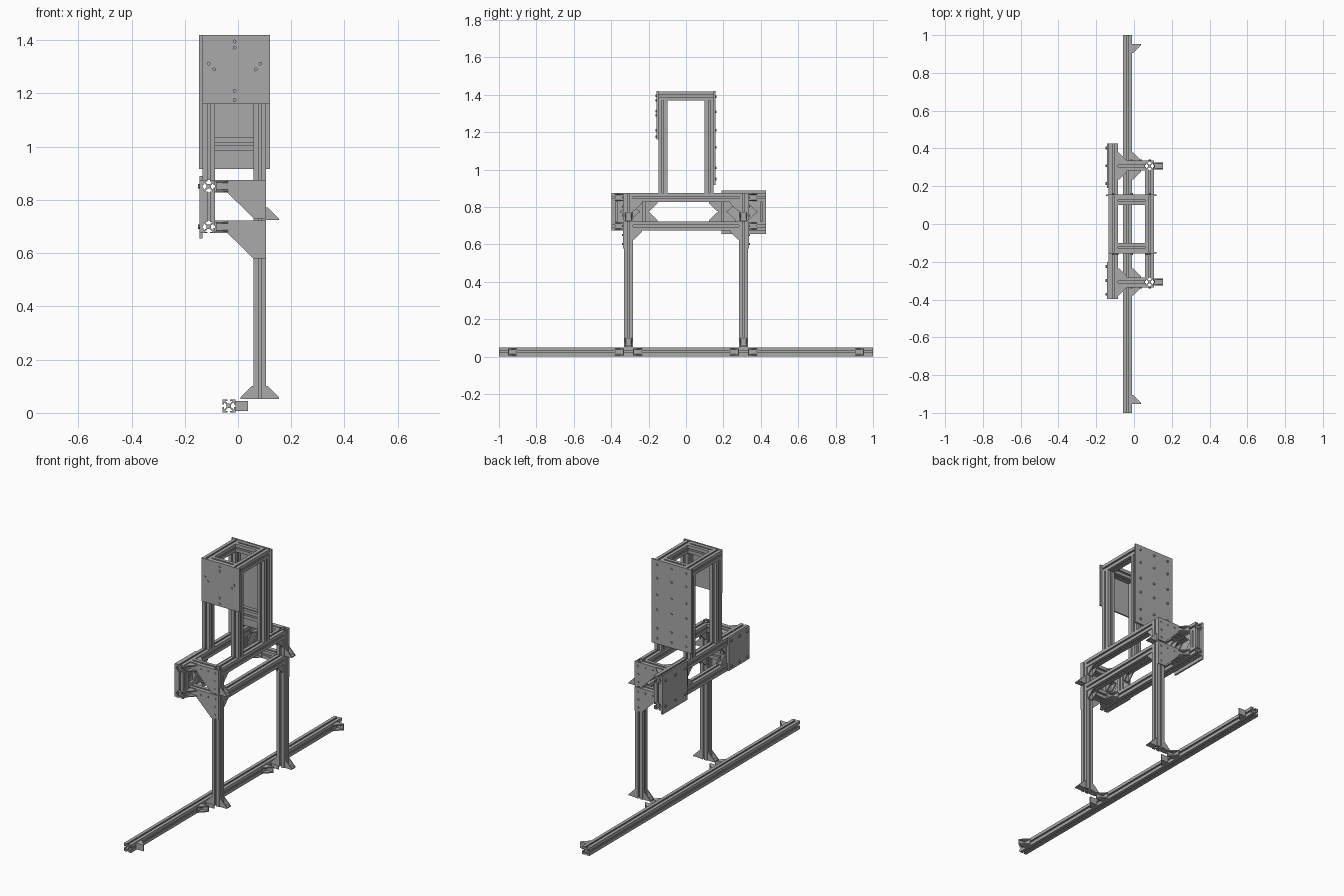
import bpy, bmesh, math
from mathutils import Vector, Matrix

cube = bpy.data.objects.get("Cube")
if cube:
    bpy.data.objects.remove(cube, do_unlink=True)


def material(name, value):
    m = bpy.data.materials.new(name)
    m.use_nodes = True
    colour = (value, value, value, 1)
    m.diffuse_color = colour
    m.node_tree.nodes["Principled BSDF"].inputs["Base Color"].default_value = colour
    return m


GREY = material("aluminium grey", 0.4)
H = 0.024            # half width of a slotted bar
X, Y, Z = (Vector(v) for v in ((1, 0, 0), (0, 1, 0), (0, 0, 1)))

# One quarter of the slotted section, turned four times
QUARTER = [(.35, .2), (.78, .6), (.78, .2), (1, .2), (1, 1),
           (.2, 1), (.2, .78), (.6, .78), (.2, .35)]
SECTION = [Matrix.Rotation(k * math.pi / 2, 2) @ Vector(p) * H
           for k in range(4) for p in QUARTER]


def finish(name, bm):
    bmesh.ops.recalc_face_normals(bm, faces=bm.faces)
    mesh = bpy.data.meshes.new(name)
    bm.to_mesh(mesh)
    bm.free()
    mesh.materials.append(GREY)
    obj = bpy.data.objects.new(name, mesh)
    bpy.context.collection.objects.link(obj)
    return obj


def prism(bm, points, shift):
    """Extrude a closed outline along a vector."""
    face = bm.faces.new([bm.verts.new(p) for p in points])
    new = bmesh.ops.extrude_face_region(bm, geom=[face], use_keep_orig=True)["geom"]
    bmesh.ops.translate(bm, vec=shift, verts=[v for v in new if isinstance(v, bmesh.types.BMVert)])


def bar(name, axis, centre, start, end):
    """Slotted bar along an axis; centre gives the other two coordinates."""
    a, b = [v for v in (X, Y, Z) if v != axis]
    origin = a * centre[0] + b * centre[1] + axis * start
    bm = bmesh.new()
    prism(bm, [origin + a * p.x + b * p.y for p in SECTION], axis * (end - start))
    return finish(name, bm)


def bracket(name, corner, u, v, size=0.048, width=0.037, t=0.006):
    """Corner bracket: two flanges and two triangular side walls."""
    c, w = Vector(corner), u.cross(v)
    low = c - w * width / 2
    bm = bmesh.new()
    for p, q in ((u, v), (v, u)):
        prism(bm, [low, low + p * size, low + p * size + q * t, low + q * t], w * width)
    for base in (low, low + w * (width - t)):
        prism(bm, [base, base + u * size, base + u * size + v * t,
                   base + v * size + u * t, base + v * size], w * t)
    return finish(name, bm)


def plate(name, outline, a, b, start, thickness):
    """Flat plate with its outline in the a-b plane."""
    n = Vector((1, 1, 1)) - a - b
    bm = bmesh.new()
    prism(bm, [a * p + b * q + n * start for p, q in outline], n * thickness)
    return finish(name, bm)


def rect(p0, p1, q0, q1):
    return [(p0, q0), (p1, q0), (p1, q1), (p0, q1)]


def bolts(name, spots, axis, radius=0.008, height=0.008):
    """Row of bolt heads standing out along an axis."""
    bm = bmesh.new()
    turn = axis.to_track_quat("Z", "Y").to_matrix().to_4x4()
    for s in spots:
        bmesh.ops.create_cone(bm, cap_ends=True, segments=10, radius1=radius, radius2=radius,
                              depth=height, matrix=Matrix.Translation(s) @ turn)
    return finish(name, bm)


RAIL_X, BACK_X, LEG_X, LEG_Y = -0.034, -0.11, 0.082, 0.307
LEVELS = {"upper": 0.851, "lower": 0.699}
TOP, FLOOR = 0.875, 0.053

# Floor rail with its brackets
bar("floor_rail", Y, (RAIL_X, 0.026), -1, 1)
for s in (-1, 1):
    for y, d in ((0.953, -1), (LEG_Y + H, 1), (LEG_Y - H, -1)):
        bracket("floor_rail_bracket", (RAIL_X + H, s * y, 0.026), X, Y * s * d)

# Legs, cross bars, gusset plates and leg brackets
for s, side in ((-1, "front"), (1, "back")):
    y = s * LEG_Y
    bar(side + "_leg", Z, (LEG_X, y), FLOOR, TOP)
    bracket(side + "_foot_outer", (LEG_X + H, y, FLOOR), X, Z)
    bracket(side + "_foot_inner", (LEG_X - H, y, FLOOR), -X, Z)
    bracket(side + "_leg_side_bracket", (LEG_X + H, y, 0.724), X, Z)
    for level, z in LEVELS.items():
        bar(f"{side}_{level}_cross_bar", X, (y, z), BACK_X + H, LEG_X - H)
        bracket("under_beam_bracket", (LEG_X, y - s * H, z - H), -Y * s, -Z)
        for d in (-1, 1):
            bracket("cross_bar_bracket", (BACK_X + H, y + d * H, z), X, Y * d)
        right, inner, left, top = LEG_X + H, LEG_X - H, -0.04, z + H
        outline = [(left, top), (right, top), (right, top - 0.144), (inner, top - 0.144),
                   (left, top - 0.047)]
        face = s * (LEG_Y + H)
        plate(f"{side}_{level}_gusset_plate", outline, X, Z, face, s * 0.006)
        spots = [(-0.013 + 0.049 * k, face + s * 0.007, z) for k in range(3)]
        spots += [(LEG_X, face + s * 0.007, z - 0.048 * k) for k in (1, 2)]
        bolts("gusset_bolts", spots, Y, 0.006, 0.006)

# Long beams of the middle frame
for level, z in LEVELS.items():
    bar(level + "_long_beam", Y, (BACK_X, z), -0.397, 0.427)
    bar(level + "_leg_beam", Y, (LEG_X, z), -LEG_Y + H, LEG_Y - H)

# Uprights between the long beams, bracketed in every bay
uprights = (-0.373, -0.225, 0.195, 0.403)
low, high = LEVELS["lower"] + H, LEVELS["upper"] - H
for i, y in enumerate(uprights):
    bar("frame_upright", Z, (BACK_X, y), low, high)
    for d in (-1, 1):
        if (i, d) in ((0, -1), (3, 1)):
            continue
        for z, up in ((low, 1), (high, -1)):
            bracket("upright_bracket", (BACK_X, y + d * H, z), Y * d, Z * up)

# Side mounting plates
for name, y0, y1, z0, z1 in (("front_side_plate", -0.397, -0.2, 0.677, 0.873),
                             ("back_side_plate", 0.19, 0.427, 0.655, 0.889)):
    plate(name, rect(y0, y1, z0, z1), Y, Z, BACK_X - H, -0.01)
    spots = [(BACK_X - H - 0.012, y, z) for y in (y0 + .025, (y0 + y1) / 2, y1 - .025)
             for z in LEVELS.values()]
    bolts(name + "_bolts", spots, X)

# Tower
TY, CROWN = 0.124, 1.418
for x in (BACK_X, LEG_X):
    for y in (-TY, TY):
        bar("tower_post", Z, (x, y), TOP, CROWN - 2 * H)
    bar("tower_top_beam", Y, (x, CROWN - H), -TY - H, TY + H)
for y in (-TY, TY):
    bar("tower_top_cross_bar", X, (y, CROWN - H), BACK_X + H, LEG_X - H)
bar("tower_middle_cross_bar", X, (TY, 1.01), BACK_X + H, LEG_X - H)

# Tower plates and their bolts
plate("tower_front_plate", rect(-0.133, 0.12, 1.16, 1.42), X, Z, -TY - H, -0.009)
plate("tower_back_plate", rect(-0.147, 0.12, 0.917, 1.42), X, Z, TY + H, 0.009)
pairs = [(-0.11, 1.312), (-0.09, 1.29), (0.084, 1.312), (0.067, 1.29)]
middle = [(-0.013, z) for z in (1.395, 1.372, 1.21, 1.175)]
bolts("tower_front_bolts", [(x, -TY - H - 0.011, z) for x, z in pairs + middle], Y, 0.007)
grid = [(x, z) for x in (-0.11, -0.013, 0.084) for z in (1.39, 1.31, 1.21, 1.12, 1.01, 0.95)]
bolts("tower_back_bolts", [(x, TY + H + 0.011, z) for x, z in grid], Y, 0.007)
